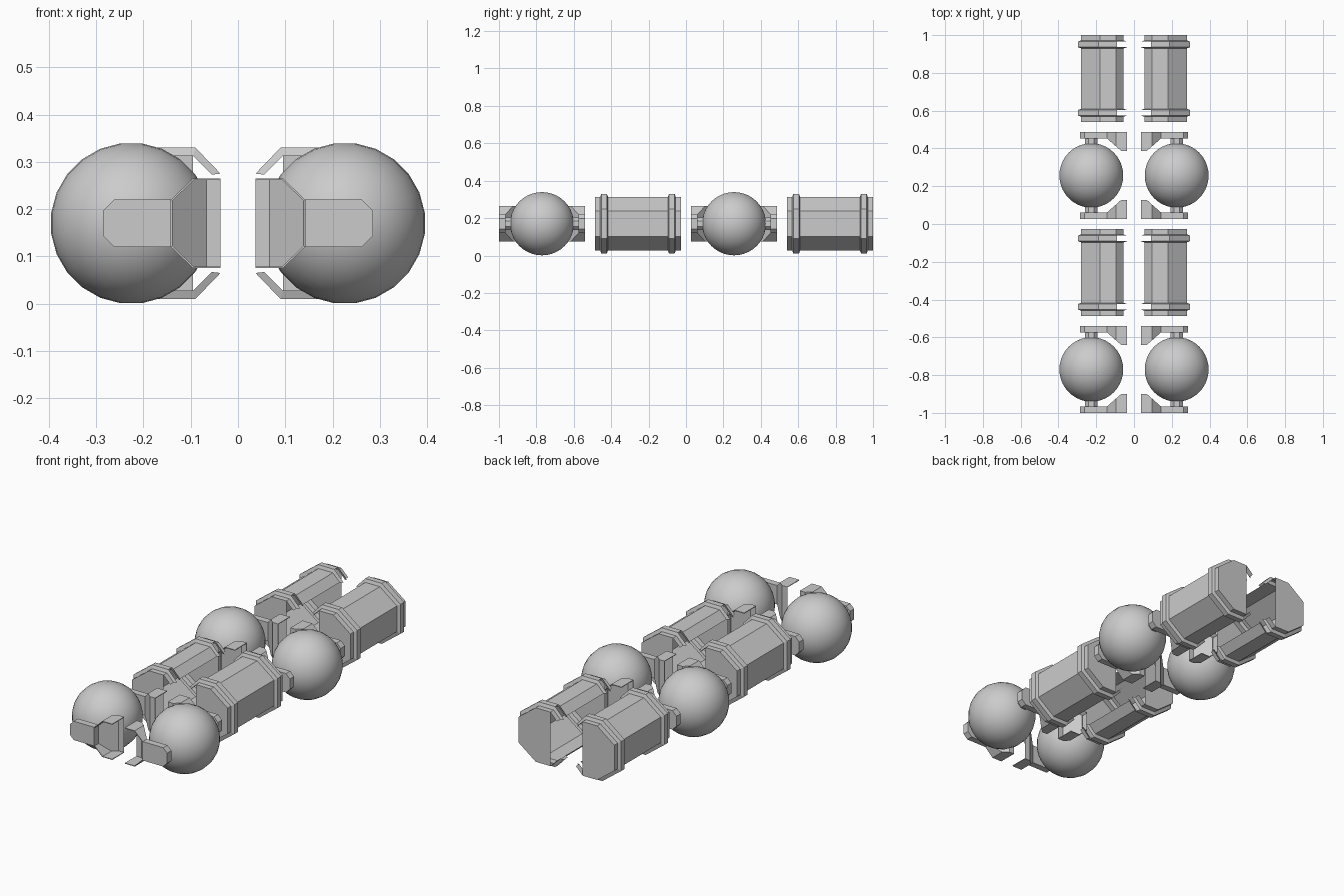
import bpy, bmesh, math
from mathutils import Matrix

if "Cube" in bpy.data.objects:
    bpy.data.objects.remove(bpy.data.objects["Cube"])

CX, CZ, HALF = 0.226, 0.17, 0.23          # pod axis and half length of one unit


def finish(bm, name, recalc=True):
    if recalc:
        bmesh.ops.recalc_face_normals(bm, faces=bm.faces[:])
    me = bpy.data.meshes.new(name)
    bm.to_mesh(me)
    bm.free()
    ob = bpy.data.objects.new(name, me)
    bpy.context.collection.objects.link(ob)
    return ob


# Octagonal tank shell, open towards the middle, with two raised bands
BODY = [(.055, .273), (.095, .313), (.18, .313), (.28, .238)]
BAND = [(.037, .275), (.09, .33), (.187, .33), (.296, .248)]
SECTIONS = [(-.23, BODY), (-.202, BODY), (-.196, BAND), (-.166, BAND), (-.16, BODY)]
SECTIONS += [(-y, p) for y, p in reversed(SECTIONS)]


def tank(s, cy):
    bm = bmesh.new()
    rings = []
    for y, half in SECTIONS:
        prof = half + [(u, 2 * CZ - z) for u, z in reversed(half)]
        rings.append([bm.verts.new((s * u, cy + y, z)) for u, z in prof])
    for i, (a, b) in enumerate(zip(rings, rings[1:])):
        on_band = SECTIONS[i][1] is BAND and SECTIONS[i + 1][1] is BAND
        for j in range(7):
            if on_band and j in (0, 6):       # bands are open on the inner lips
                continue
            bm.faces.new((a[j], b[j], b[j + 1], a[j + 1]))
    # end caps leave out the inner lips
    bm.faces.new(rings[0][1:7])
    bm.faces.new(rings[-1][1:7][::-1])
    if s > 0:
        bmesh.ops.reverse_faces(bm, faces=bm.faces[:])
    finish(bm, "tank_shell", recalc=False)


# Smooth ball, poles along y
def ball(s, cy):
    bm = bmesh.new()
    bmesh.ops.create_uvsphere(bm, u_segments=24, v_segments=20, radius=.1705)
    bm.transform(Matrix.Translation((s * CX, cy, CZ))
                 @ Matrix.Rotation(math.pi / 2, 4, 'X')
                 @ Matrix.Rotation(math.radians(7.5), 4, 'Z'))
    for f in bm.faces:
        f.smooth = True
    finish(bm, "ball")


# Solid end plate and the short neck that carries the ball
PLATE = [(.142, .12), (.142, .22), (.262, .22), (.285, .197), (.285, .143), (.262, .12)]


def plate(s, cy, e):
    bm = bmesh.new()
    face = bm.faces.new([bm.verts.new((s * u, cy + e * HALF, z)) for u, z in PLATE])
    ext = bmesh.ops.extrude_face_region(bm, geom=[face], use_keep_orig=True)
    for v in ext["geom"]:
        if isinstance(v, bmesh.types.BMVert):
            v.co.y = cy + e * .195
    finish(bm, "end_plate")

    bm = bmesh.new()
    bmesh.ops.create_cone(bm, cap_ends=True, segments=8, radius1=.036, radius2=.036, depth=.05)
    bm.transform(Matrix.Translation((s * CX, cy + e * .175, CZ))
                 @ Matrix.Rotation(math.pi / 2, 4, 'X')
                 @ Matrix.Rotation(math.pi / 8, 4, 'Z'))
    finish(bm, "neck")


# Hollow flared gusset at the inner end of the plate, open at its outer face
def gusset(s, cy, e):
    bm = bmesh.new()

    def face(*pts):
        bm.faces.new([bm.verts.new((s * u, cy + e * y, CZ + z)) for u, y, z in pts])

    h, t = .095, .05
    face((.142, .195, -t), (.142, .195, t), (.095, .154, h),
         (.068, .13, h), (.068, .13, -h), (.095, .154, -h))
    face((.068, .13, -h), (.068, .13, h), (.037, .13, h), (.037, .13, -h))
    for m in (-1, 1):
        face((.095, HALF, m * h), (.037, HALF, m * h), (.037, .13, m * h),
             (.068, .13, m * h), (.095, .154, m * h))
        face((.142, HALF, m * t), (.095, HALF, m * h),
             (.095, .154, m * h), (.142, .195, m * t))
    bmesh.ops.remove_doubles(bm, verts=bm.verts[:], dist=1e-4)
    ob = finish(bm, "gusset")
    mod = ob.modifiers.new("thickness", 'SOLIDIFY')
    mod.thickness = .004
    mod.offset = -1


for side in (-1, 1):
    for cy in (-.77, .257):
        ball(side, cy)
        for end in (-1, 1):
            plate(side, cy, end)
            gusset(side, cy, end)
    for cy in (-.257, .77):
        tank(side, cy)
